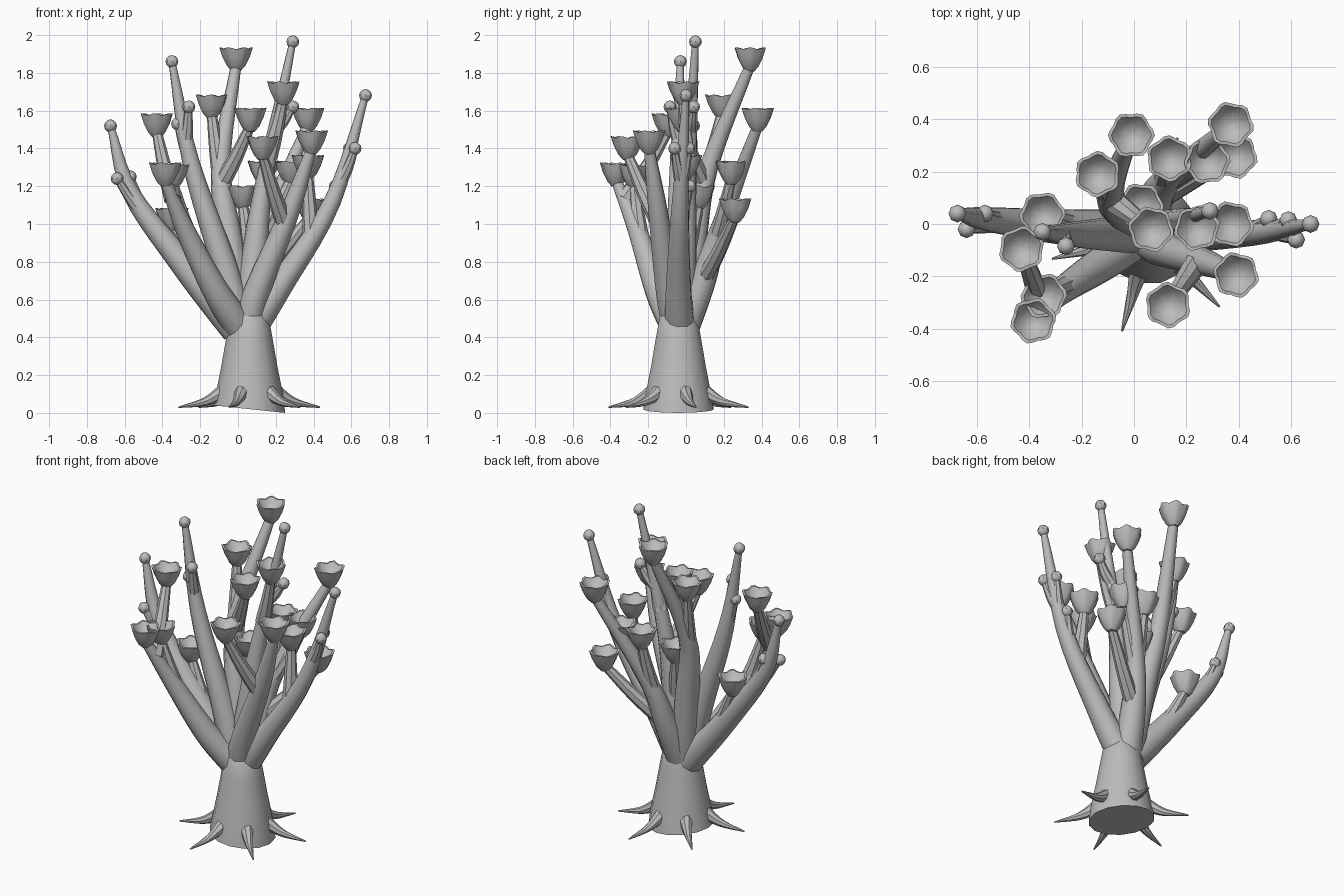
import bpy, bmesh, math
from mathutils import Vector

cube = bpy.data.objects.get("Cube")
if cube:
    bpy.data.objects.remove(cube)

grey = bpy.data.materials.new("plain_grey")
grey.use_nodes = True
grey.diffuse_color = (0.5, 0.5, 0.5, 1)
grey.node_tree.nodes["Principled BSDF"].inputs["Base Color"].default_value = grey.diffuse_color

UP = Vector((0, 0, 1))
TRUNK_AXIS = Vector((0.06, -0.04, 0))
CROWN = Vector((0.04, -0.03, 0.44))


def finish(bm, name):
    bmesh.ops.recalc_face_normals(bm, faces=bm.faces)
    mesh = bpy.data.meshes.new(name)
    bm.to_mesh(mesh)
    bm.free()
    obj = bpy.data.objects.new(name, mesh)
    bpy.context.collection.objects.link(obj)
    mesh.materials.append(grey)
    bpy.ops.object.select_all(action='DESELECT')
    obj.select_set(True)
    bpy.context.view_layer.objects.active = obj
    bpy.ops.object.shade_smooth_by_angle(angle=math.radians(40))


def loft(name, rings):
    # Skin a list of equal rings of points and close both ends
    bm = bmesh.new()
    rings = [[bm.verts.new(co) for co in ring] for ring in rings]
    for low, high in zip(rings, rings[1:]):
        for i in range(len(low)):
            bm.faces.new((low[i - 1], low[i], high[i], high[i - 1]))
    bm.faces.new(rings[0])
    bm.faces.new(rings[-1])
    finish(bm, name)


def circle(sides):
    return [math.tau * k / sides for k in range(sides)]


def smooth_path(points, steps=5):
    # Catmull-Rom curve through the points
    p = [2 * points[0] - points[1], *points, 2 * points[-1] - points[-2]]
    path = []
    for a, b, c, d in zip(p, p[1:], p[2:], p[3:]):
        for s in range(steps):
            t = s / steps
            path.append(b + 0.5 * t * (c - a + t * (2 * a - 5 * b + 4 * c - d
                                                  + t * (3 * b - a - 3 * c + d))))
    return path + [points[-1]]


def taper_tube(name, path, base, tip, power=1.4, sides=8):
    rings = []
    last = len(path) - 1
    for i, centre in enumerate(path):
        ahead = (path[min(i + 1, last)] - path[max(i - 1, 0)]).normalized()
        u = ahead.cross(Vector((0.1, 1, 0))).normalized()
        v = ahead.cross(u)
        r = base + (tip - base) * (i / last) ** power
        rings.append([centre + r * (u * math.cos(a) + v * math.sin(a)) for a in circle(sides)])
    loft(name, rings)


def bud(name, centre):
    bm = bmesh.new()
    bmesh.ops.create_uvsphere(bm, u_segments=8, v_segments=6, radius=0.034)
    bmesh.ops.translate(bm, verts=bm.verts, vec=centre)
    finish(bm, name)


def cup(name, rim):
    # Fluted bell with a wavy rim and a hollow inside
    profile = [(0.024, -0.12), (0.046, -0.095), (0.068, -0.05), (0.084, 0),
               (0.072, 0), (0.05, -0.03), (0.018, -0.05)]
    rings = []
    for r, h in profile:
        ring = []
        for a in circle(24):
            wave = math.cos(6 * a + rim.x * 20)
            rr = r * (1 + 0.07 * wave)
            ring.append(rim + Vector((rr * math.cos(a), rr * math.sin(a), h + 0.07 * r * wave)))
        rings.append(ring)
    loft(name, rings)


# Trunk: tapering, with a slanted foot
trunk = []
for z, r in [(0.02, 0.19), (0.1, 0.178), (0.25, 0.148), (0.4, 0.122), (0.51, 0.102), (0.56, 0.065)]:
    slant = 0.02 if z < 0.05 else 0
    trunk.append([TRUNK_AXIS + Vector((r * math.cos(a), r * math.sin(a), z - slant * math.cos(a)))
                  for a in circle(14)])
loft("trunk", trunk)

# Six root spikes evenly spaced around the foot
for i, a in enumerate(circle(6)):
    a += math.radians(14)
    out = Vector((math.cos(a), math.sin(a), 0))
    points = [TRUNK_AXIS + out * r + UP * z for r, z in [(0.13, 0.12), (0.24, 0.06), (0.385, 0.03)]]
    taper_tube(f"root_spike_{i + 1}", smooth_path(points), 0.042, 0.004, 1)

# Main limbs: three points each beyond the crown of the trunk
limbs = {
    "left": [(-0.3, -0.01, 0.8), (-0.57, 0.02, 1.17), (-0.675, 0.04, 1.52)],
    "upper_left": [(-0.08, -0.04, 0.8), (-0.25, -0.04, 1.33), (-0.35, -0.03, 1.86)],
    "front_left": [(-0.12, -0.15, 0.65), (-0.28, -0.26, 0.97), (-0.385, -0.37, 1.32)],
    "right": [(0.22, -0.04, 0.67), (0.5, -0.03, 1.12), (0.675, 0, 1.68)],
    "front_right": [(0.1, -0.09, 0.64), (0.28, -0.15, 1.08), (0.39, -0.195, 1.49)],
    "centre": [(0.09, -0.01, 0.85), (0.14, 0.01, 1.23), (0.29, 0.05, 1.965)],
    "back": [(-0.04, 0.04, 0.9), (-0.09, 0.12, 1.3), (-0.01, 0.34, 1.93)],
    "back_right": [(0.08, 0.09, 0.7), (0.14, 0.18, 0.98), (0.37, 0.38, 1.61)],
}
BUD_LIMBS = ("left", "upper_left", "right", "centre")
paths = {}
for name, points in limbs.items():
    points = [Vector(p) for p in points]
    tip = points[-1].copy()
    lean = (points[0] - CROWN) * Vector((1, 1, 0)).length
    lean.z = 0
    if name in BUD_LIMBS:
        bud(name + "_tip_bud", tip)
        end_radius = 0.018
    else:
        cup(name + "_tip_cup", tip)
        points[-1] -= UP * 0.09
        end_radius = 0.028
    paths[name] = smooth_path([CROWN + lean * 0.1, *points])
    taper_tube(name + "_limb", paths[name], 0.082, end_radius, sides=10)


def offshoot(name, parent, tip, drop, base, end):
    # Grow from the parent limb at a set height below the tip
    root = min(paths[parent], key=lambda p: abs(p.z - tip.z + drop))
    mid = root.lerp(tip, 0.5) - UP * 0.015
    taper_tube(name, smooth_path([root, mid, tip], 3), base, end)


# Side stems that end in cups, grouped by the limb they grow from
stems = {
    "back": [(-0.14, 0.19, 1.68), (0.065, -0.02, 1.61)],
    "centre": [(0.24, -0.015, 1.75), (0.025, 0.07, 1.2)],
    "front_right": [(0.13, -0.31, 1.46)],
    "front_left": [(-0.43, -0.095, 1.58), (-0.345, -0.275, 1.31)],
    "left": [(-0.35, 0.035, 1.08)],
    "back_right": [(0.135, 0.25, 1.33), (0.28, 0.24, 1.33), (0.385, 0.26, 1.13)],
    "right": [(0.37, 0, 1.36)],
}
for parent, tips in stems.items():
    for i, rim in enumerate(map(Vector, tips)):
        cup(f"{parent}_stem_cup_{i + 1}", rim)
        offshoot(f"{parent}_stem_{i + 1}", parent, rim - UP * 0.09, 0.34, 0.046, 0.026)

# Short twigs that end in round buds
twigs = {
    "upper_left": [(-0.26, -0.085, 1.62), (-0.32, -0.035, 1.53)],
    "right": [(0.62, -0.06, 1.4), (0.59, 0.015, 1.4), (0.515, 0.02, 1.2)],
    "left": [(-0.64, -0.02, 1.24), (-0.57, 0.04, 1.25)],
    "centre": [(0.29, 0.04, 1.62)],
}
for parent, tips in twigs.items():
    for i, tip in enumerate(map(Vector, tips)):
        bud(f"{parent}_twig_bud_{i + 1}", tip)
        offshoot(f"{parent}_twig_{i + 1}", parent, tip, 0.19, 0.036, 0.018)
